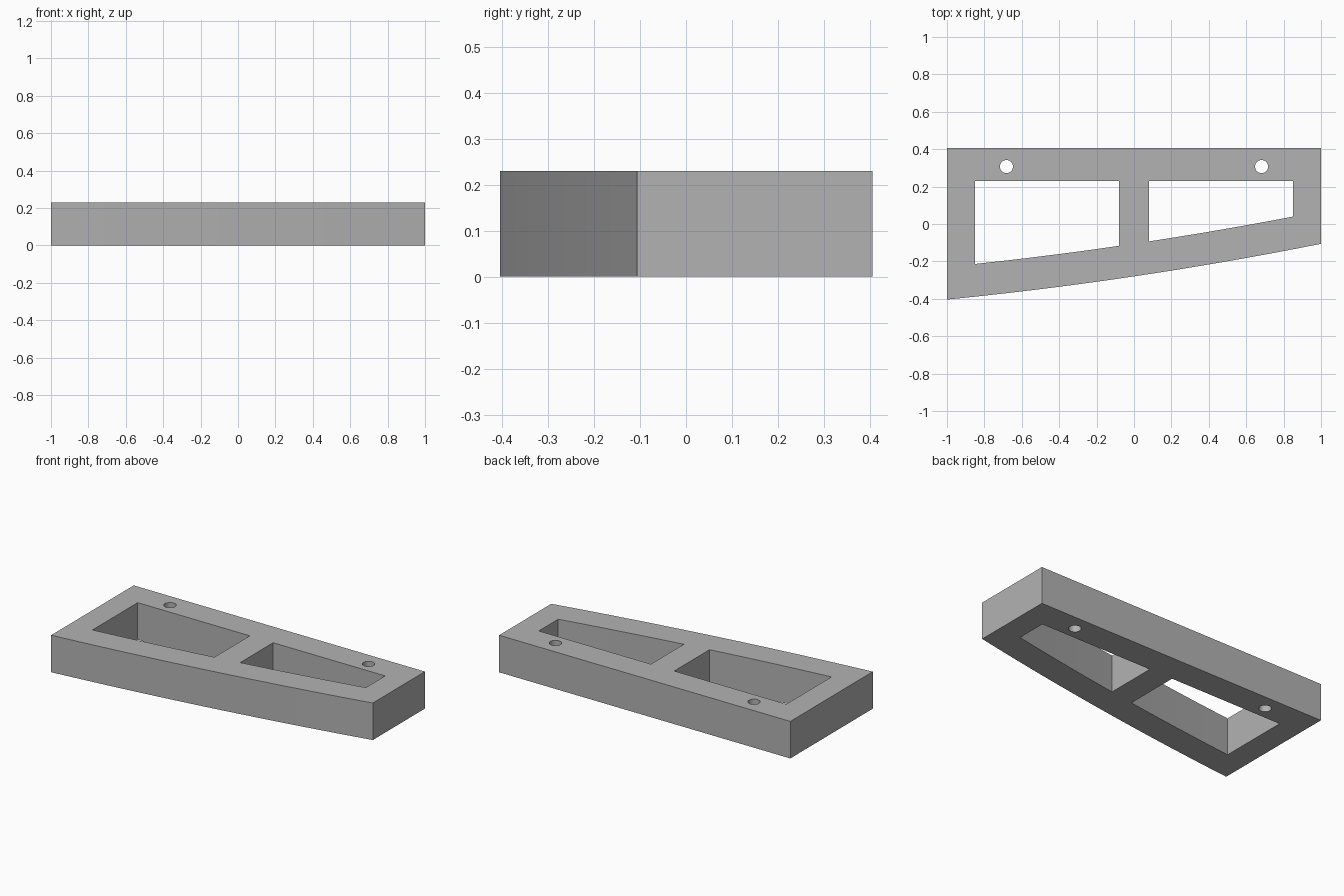
import bpy, bmesh, math

if "Cube" in bpy.data.objects:
    bpy.data.objects.remove(bpy.data.objects["Cube"])

HEIGHT = 0.23
BACK = 0.405


def front_edge(x):
    """Gently bowed front edge of the plate."""
    return -0.28 + 0.149 * x + 0.025 * x * x


def bowed_outline(x0, x1, y_back, offset, steps):
    """Closed outline: bowed front, straight sides and back."""
    xs = [x0 + (x1 - x0) * i / steps for i in range(steps + 1)]
    return [(x, front_edge(x) + offset) for x in xs] + [(x1, y_back), (x0, y_back)]


def circle(cx, cy, r, n=32):
    return [(cx + r * math.cos(2 * math.pi * i / n),
             cy + r * math.sin(2 * math.pi * i / n)) for i in range(n)]


# Outer border, two windows and two bolt holes
loops = [bowed_outline(-1, 1, BACK, 0, 24),
         bowed_outline(-0.85, -0.08, 0.23, 0.175, 10),
         bowed_outline(0.08, 0.85, 0.23, 0.175, 10),
         circle(-0.682, 0.307, 0.035),
         circle(0.682, 0.307, 0.035)]

# Filled profile extruded to full thickness
curve = bpy.data.curves.new("bracket_frame", 'CURVE')
curve.dimensions = '2D'
curve.fill_mode = 'BOTH'
curve.extrude = HEIGHT / 2
for pts in loops:
    spline = curve.splines.new('POLY')
    spline.points.add(len(pts) - 1)
    for p, (x, y) in zip(spline.points, pts):
        p.co = (x, y, 0, 1)
    spline.use_cyclic_u = True
frame = bpy.data.objects.new("bracket_frame", curve)
bpy.context.collection.objects.link(frame)
bpy.context.view_layer.objects.active = frame
frame.select_set(True)
bpy.ops.object.convert(target='MESH')
frame = bpy.context.view_layer.objects.active

# Weld caps to walls and stand the part on the ground
bm = bmesh.new()
bm.from_mesh(frame.data)
bmesh.ops.remove_doubles(bm, verts=bm.verts, dist=0.0002)
bmesh.ops.translate(bm, verts=bm.verts, vec=(0, 0, HEIGHT / 2))
bmesh.ops.recalc_face_normals(bm, faces=bm.faces)
bm.to_mesh(frame.data)
bm.free()
bpy.ops.object.shade_smooth_by_angle(angle=math.radians(30))

# Single grey finish
grey = bpy.data.materials.new("plain_grey")
grey.diffuse_color = (0.45, 0.45, 0.45, 1)
grey.use_nodes = True
grey.node_tree.nodes["Principled BSDF"].inputs["Base Color"].default_value = grey.diffuse_color
frame.data.materials.clear()
frame.data.materials.append(grey)
